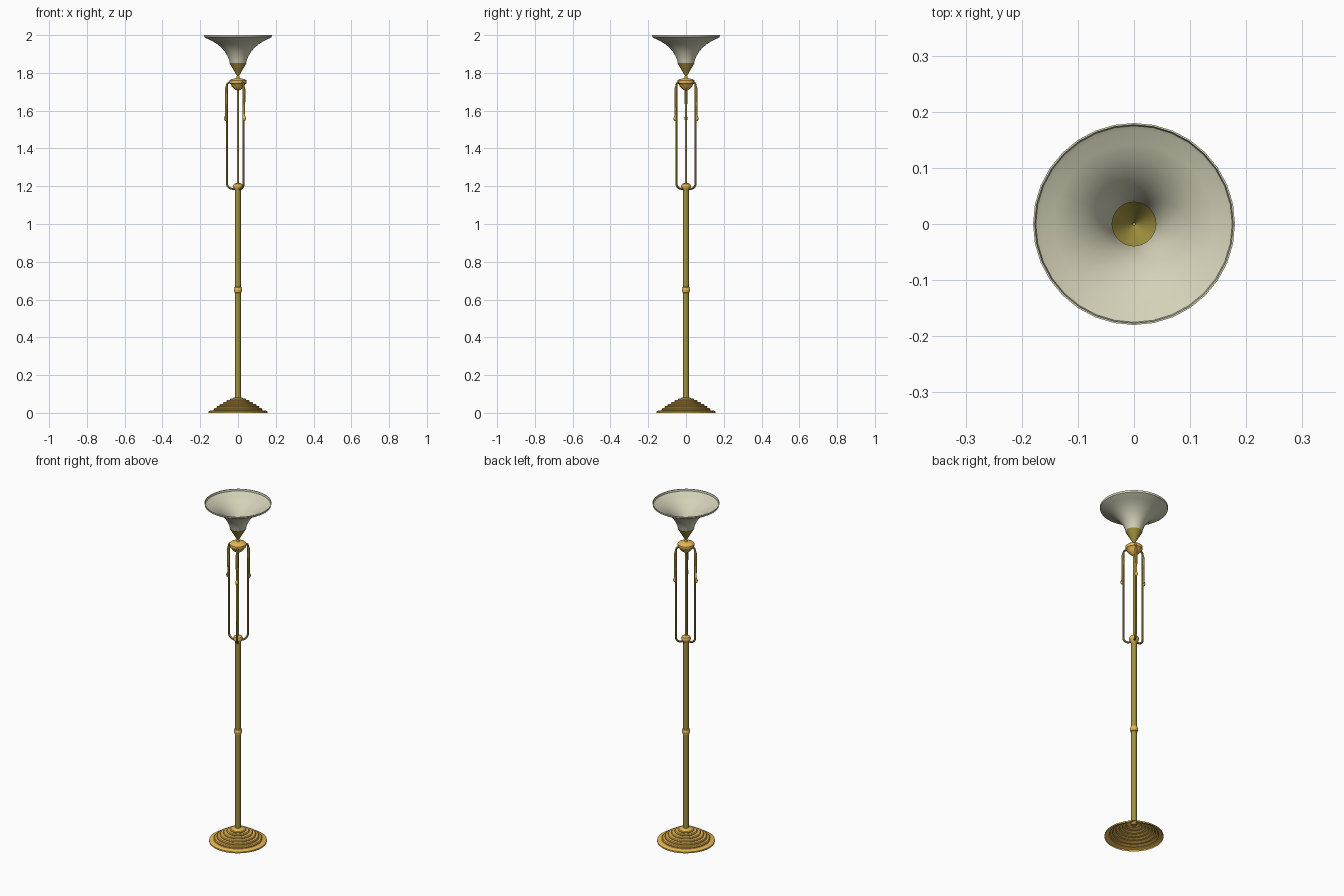
import bpy, math
from mathutils import Vector

if "Cube" in bpy.data.objects:
    bpy.data.objects.remove(bpy.data.objects["Cube"])


def material(name, colour):
    m = bpy.data.materials.new(name)
    m.diffuse_color = (*colour, 1)
    m.use_nodes = True
    m.node_tree.nodes["Principled BSDF"].inputs["Base Color"].default_value = m.diffuse_color
    return m


GOLD = material("polished_gold", (0.80, 0.48, 0.09))
BRASS = material("aged_brass", (0.36, 0.29, 0.05))
GLASS = material("frosted_glass", (0.66, 0.64, 0.48))


def finish(obj, angle=35):
    bpy.ops.object.select_all(action='DESELECT')
    obj.select_set(True)
    bpy.context.view_layer.objects.active = obj
    bpy.ops.object.shade_smooth_by_angle(angle=math.radians(angle))


def add_mesh(name, verts, faces, mat):
    mesh = bpy.data.meshes.new(name)
    mesh.from_pydata(verts, [], faces)
    mesh.materials.append(mat)
    obj = bpy.data.objects.new(name, mesh)
    bpy.context.collection.objects.link(obj)
    finish(obj)
    return obj


def lathe(name, profile, mat, sides=32, centre=(0, 0)):
    """Revolve (radius, height) pairs around a vertical axis."""
    verts, faces = [], []
    for r, z in profile:
        for i in range(sides):
            a = math.tau * i / sides
            verts.append((centre[0] + r * math.cos(a), centre[1] + r * math.sin(a), z))
    for k in range(len(profile) - 1):
        for i in range(sides):
            j = (i + 1) % sides
            faces.append((k * sides + i, k * sides + j, (k + 1) * sides + j, (k + 1) * sides + i))
    return add_mesh(name, verts, faces, mat)


def tube(name, points, radii, mat, angle, sides=10):
    """Sweep a circle along a path in the (radius, height) plane, turned to an angle."""
    out = Vector((math.cos(angle), math.sin(angle), 0))
    side = Vector((-math.sin(angle), math.cos(angle), 0))
    up = Vector((0, 0, 1))
    path = [out * r + up * z for r, z in points]
    verts, faces = [], []
    for k, p in enumerate(path):
        t = (path[min(k + 1, len(path) - 1)] - path[max(k - 1, 0)]).normalized()
        n = t.cross(side)
        for i in range(sides):
            a = math.tau * i / sides
            verts.append(p + (side * math.cos(a) + n * math.sin(a)) * radii[k])
    for k in range(len(path) - 1):
        for i in range(sides):
            j = (i + 1) % sides
            faces.append((k * sides + i, k * sides + j, (k + 1) * sides + j, (k + 1) * sides + i))
    faces += [tuple(range(sides))[::-1], tuple(range(len(verts) - sides, len(verts)))]
    return add_mesh(name, verts, faces, mat)


# Stepped foot, a hollow shell of rounded rings
foot = [(0.155, 0), (0.155, 0.008), (0.148, 0.012), (0.130, 0.014)]
for r, z in ((0.128, 0.016), (0.112, 0.028), (0.096, 0.038), (0.078, 0.048),
             (0.060, 0.058), (0.042, 0.067)):
    foot += [(r, z), (r + 0.001, z + 0.005), (r - 0.003, z + 0.009), (r - 0.014, z + 0.010)]
foot += [(0.024, 0.080), (0.014, 0.082)]
lathe("foot", foot, GOLD, 40)

# Main pole and its collars
lathe("pole", [(0, 0.07), (0.015, 0.07), (0.015, 1.19), (0, 1.19)], BRASS, 24)
lathe("middle_collar", [(0.015, 0.635), (0.019, 0.637), (0.019, 0.642), (0.022, 0.648),
                        (0.022, 0.654), (0.019, 0.660), (0.019, 0.665), (0.015, 0.667)], GOLD, 24)
lathe("upper_collar", [(0.014, 1.175), (0.018, 1.183), (0.025, 1.192), (0.026, 1.202),
                       (0.022, 1.211), (0.012, 1.216), (0, 1.217)], GOLD, 24)
lathe("inner_rod", [(0.006, 1.20), (0.006, 1.73)], BRASS, 12)

# Three arms with hanging tapered drops
arm = [(0.005, 1.186), (0.028, 1.186)]
arm += [(0.028 + 0.031 * math.sin(a), 1.217 - 0.031 * math.cos(a))
        for a in [math.radians(15 * i) for i in range(1, 7)]]
arm += [(0.059, 1.735), (0.056, 1.744), (0.048, 1.748), (0.036, 1.748)]
drop = [(0.060, 1.735), (0.062, 1.715), (0.063, 1.65), (0.064, 1.575), (0.066, 1.566),
        (0.067, 1.558), (0.066, 1.550), (0.065, 1.545)]
for n in range(3):
    a = math.radians(60 + 120 * n)
    tube(f"arm_{n + 1}", arm, [0.0055] * len(arm), BRASS, a)
    tube(f"arm_drop_{n + 1}", drop, [0.004, 0.008, 0.007, 0.005, 0.007, 0.009, 0.007, 0.002], GOLD, a)

# Cup below the shade
lathe("cup", [(0, 1.704), (0.008, 1.708), (0.020, 1.716), (0.033, 1.729), (0.038, 1.740),
              (0.044, 1.744), (0.046, 1.752), (0.045, 1.760), (0.038, 1.766),
              (0.020, 1.770), (0.008, 1.773), (0.006, 1.790)], GOLD, 32)

# Conical holder, open at the top, and the flared shade
lathe("shade_holder", [(0.003, 1.780), (0.045, 1.852), (0.043, 1.852), (0.002, 1.786)], BRASS, 32)
outer = [(0.042, 1.848), (0.047, 1.868), (0.056, 1.890), (0.070, 1.913), (0.090, 1.936),
         (0.115, 1.956), (0.145, 1.973), (0.170, 1.984), (0.178, 1.989), (0.180, 2.0)]
inner = [(r - 0.003, z + (0.002 if z < 1.98 else 0)) for r, z in reversed(outer)]
lathe("shade", outer + inner, GLASS, 32)
